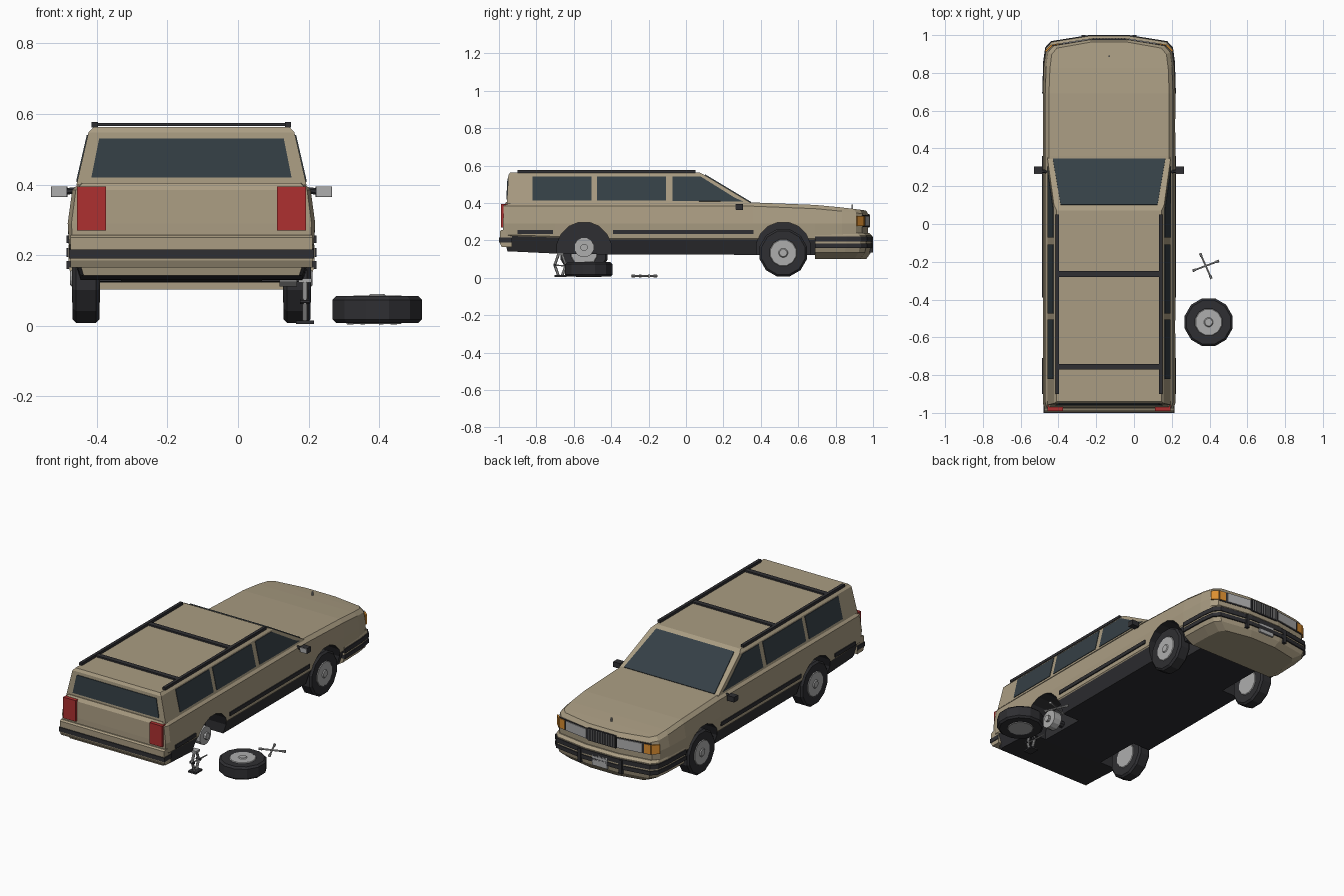
import bpy, bmesh, math
from mathutils import Vector, Matrix

if "Cube" in bpy.data.objects:
    bpy.data.objects.remove(bpy.data.objects["Cube"])

CX = -0.132  # car centreline


def material(name, c):
    m = bpy.data.materials.new(name)
    m.diffuse_color = (*c, 1)
    m.use_nodes = True
    m.node_tree.nodes["Principled BSDF"].inputs["Base Color"].default_value = m.diffuse_color
    return m


TAN = material("tan_paint", (0.40, 0.335, 0.225))
BLACK = material("black_trim", (0.028, 0.028, 0.032))
GLASS = material("dark_glass", (0.035, 0.05, 0.06))
RED = material("red_lamp", (0.42, 0.03, 0.03))
ORANGE = material("orange_lamp", (0.7, 0.27, 0.03))
METAL = material("light_metal", (0.42, 0.42, 0.42))


def make(name, verts, faces, mats, idx=None, ox=CX):
    me = bpy.data.meshes.new(name)
    me.from_pydata([tuple(v) for v in verts], [], faces)
    for m in mats:
        me.materials.append(m)
    if idx:
        me.polygons.foreach_set("material_index", idx)
    bm = bmesh.new()
    bm.from_mesh(me)
    bmesh.ops.recalc_face_normals(bm, faces=bm.faces)
    bm.to_mesh(me)
    bm.free()
    ob = bpy.data.objects.new(name, me)
    ob.location.x = ox
    bpy.context.collection.objects.link(ob)
    return ob


def slab(name, pts, off, mat, ox=CX):
    """Prism from a polygon pushed along a vector."""
    n = len(pts)
    v = [Vector(p) for p in pts]
    v += [p + Vector(off) for p in v]
    f = [tuple(range(n)), tuple(range(n, 2 * n))]
    f += [(i, (i + 1) % n, (i + 1) % n + n, i + n) for i in range(n)]
    return make(name, v, f, [mat], ox=ox)


def box(name, x, y, z, mat, ox=CX):
    return slab(name, [(x[0], y[0], z[0]), (x[1], y[0], z[0]), (x[1], y[1], z[0]), (x[0], y[1], z[0])],
                (0, 0, z[1] - z[0]), mat, ox)


def lathe(name, prof, n, mtx, mat, ox=CX):
    """Capped solid of revolution about local z; prof = (radius, height)."""
    v = [mtx @ Vector((r * math.cos(2 * math.pi * (k + .5) / n), r * math.sin(2 * math.pi * (k + .5) / n), h))
         for r, h in prof for k in range(n)]
    f = [(j * n + k, j * n + (k + 1) % n, (j + 1) * n + (k + 1) % n, (j + 1) * n + k)
         for j in range(len(prof) - 1) for k in range(n)]
    f += [tuple(range(n)), tuple(range((len(prof) - 1) * n, len(prof) * n))]
    return make(name, v, f, [mat], ox=ox)


def rod(name, a, b, r, mat, ox=CX, n=8):
    a, b = Vector(a), Vector(b)
    m = Matrix.Translation(a) @ (b - a).to_track_quat('Z', 'Y').to_matrix().to_4x4()
    return lathe(name, [(r, 0), (r, (b - a).length)], n, m, mat, ox)


def loft(name, halves, mats, pick=lambda j, i: 0):
    """Stack mirrored half outlines; caps are strips from side to side."""
    h = len(halves[0])
    n = 2 * h
    v = [p for half in halves for p in half + [(-x, y, z) for x, y, z in reversed(half)]]
    f, idx = [], []
    for j in range(len(halves) - 1):
        for i in range(n):
            k = (i + 1) % n
            f.append((j * n + i, j * n + k, (j + 1) * n + k, (j + 1) * n + i))
            idx.append(pick(j, i if i < h else n - 2 - i))
    for j, base in ((-1, 0), (-2, (len(halves) - 1) * n)):
        for i in range(h - 1):
            f.append((base + i, base + i + 1, base + n - 2 - i, base + n - 1 - i))
            idx.append(pick(j, i))
    return make(name, v, f, mats, idx)


def lerp(y, table):
    for (a, za), (b, zb) in zip(table, table[1:]):
        if y <= b:
            return za + (zb - za) * max(0, (y - a) / (b - a))
    return table[-1][1]


def outline(w, yf, yr, z):
    pts = [(.97 * w, yr), (w, yr + .03), (w, -.7), (w, -.4), (w, 0), (w, .36), (w, .69),
           (.985 * w, .86 + yf), (.955 * w, .935 + yf), (.87 * w, .968 + yf), (.3 * w, 1 + yf)]
    return [(x, y, z(y)) for x, y in pts]


def top(y):
    return lerp(y, [(-1, .405), (.36, .403), (.69, .39), (.86, .374), (1, .355)])


def sill(y):
    return lerp(y, [(-.97, .225), (-.4, .205), (1, .205)])


# Lower body with black sill and floor
body = loft("body", [
    outline(.315, -.04, -.955, lambda y: lerp(y, [(-.97, .143), (-.7, .13), (-.4, .125), (1, .122)])),
    outline(.342, -.03, -.975, sill),
    outline(.347, -.028, -.978, lambda y: sill(y) + .006),
    outline(.351, -.025, -.978, lambda y: .29),
    outline(.338, -.025, -.975, lambda y: top(y) - .02),
    outline(.318, -.037, -.962, top)],
    [TAN, BLACK], lambda j, i: 1 if j == -1 or (j == 0 and 0 <= i < 6) else 0)

# Wheel arches
for s in (-1, 1):
    for y, nm in ((.52, "front"), (-.545, "rear")):
        c = rod("arch_cutter_" + nm, (s * .2, y, .153), (s * .42, y, .153), .147, BLACK, n=16)
        c.hide_render = True
        c.display_type = 'WIRE'
        m = body.modifiers.new("arch", 'BOOLEAN')
        m.object, m.operation, m.solver, m.material_mode = c, 'DIFFERENCE', 'EXACT', 'TRANSFER'


# Cabin
def side_x(z):
    return .326 - (z - .4) * .23


cabin = []
for z, w, yf, yr in ((.398, side_x(.398), .352, -.958), (.548, side_x(.548), .102, -.95), (.563, .278, .072, -.94)):
    cabin.append([(w, yr, z), (w, yf, z)])
loft("cabin", cabin, [TAN])

# Glass
for s in (-1, 1):
    for nm, pts in (("rear", [(-.82, .412), (-.505, .412), (-.505, .54), (-.82, .54)]),
                    ("middle", [(-.475, .412), (-.108, .412), (-.108, .54), (-.475, .54)]),
                    ("front", [(-.072, .41), (.305, .408), (.26, .428), (.08, .54), (-.072, .54)])):
        slab(nm + "_side_window", [(s * (side_x(z) - .002), y, z) for y, z in pts], (s * .005, 0, .001), GLASS)
slab("windshield", [(-.298, .345, .402), (.298, .345, .402), (.256, .1, .549), (-.256, .1, .549)],
     (0, .0025, .0045), GLASS)
slab("rear_window", [(-.284, -.955, .42), (.284, -.955, .42), (.262, -.949, .53), (-.262, -.949, .53)],
     (0, -.006, 0), GLASS)

# Roof rack
for s in (-1, 1):
    box("roof_rail", (s * .265, s * .283), (-.9, .05), (.562, .578), BLACK)
for y in (-.265, -.755):
    box("roof_crossbar", (-.272, .272), (y - .015, y + .015), (.566, .575), BLACK)

# Side trim, mirrors and tail lamps
for s in (-1, 1):
    for a, b in ((-.9, -.71), (-.39, .36)):
        box("side_trim", (s * .343, s * .355), (a, b), (.234, .256), BLACK)
    rod("mirror_arm", (s * .31, .275, .385), (s * .362, .28, .38), .01, BLACK)
    box("mirror_housing", (s * .352, s * .398), (.268, .305), (.364, .395), BLACK)
    box("mirror_face", (s * .354, s * .397), (.264, .268), (.366, .394), METAL)
    box("tail_lamp", (s * .243, s * .325), (-.99, -.955), (.27, .395), RED)

# Rear bumper
slab("rear_bumper", [(-.343, -.93, .165), (-.343, -.985, .165), (-.343, -.995, .185), (-.343, -.995, .25),
                     (-.343, -.985, .257), (-.343, -.93, .257)], (.686, 0, 0), TAN)
box("rear_bumper_strip", (-.347, .347), (-1, -.93), (.19, .215), BLACK)


# Front bumper: layers that follow the nose outline
def bumper(name, levels, mat):
    loft(name, [outline(w, yf, 0, lambda y: z)[6:] for z, w, yf in levels], [mat])


bumper("front_valance", [(.102, .28, -.035), (.135, .338, -.012), (.165, .348, -.006)], TAN)
bumper("front_bumper_lower_strip", [(.16, .354, 0), (.183, .354, 0)], BLACK)
bumper("front_bumper", [(.18, .349, -.005), (.226, .349, -.005), (.24, .345, -.02)], TAN)
bumper("front_bumper_upper_strip", [(.194, .354, 0), (.22, .354, 0)], BLACK)
for s in (-1, 1):
    box("bumper_guard", (s * .125, s * .145), (.95, 1), (.135, .215), BLACK)
box("front_plate", (-.05, .05), (.97, 1), (.14, .205), METAL)


# Nose lamps and grille
def nose_y(x):
    return .972 - max(0, x - .105) * .16


for s in (-1, 1):
    for nm, a, b, mt in (("headlamp_surround", .095, .3, BLACK), ("headlamp", .102, .25, METAL),
                         ("indicator", .262, .3, ORANGE)):
        d, e = (.006, 0) if mt == BLACK else (.01, .005)
        slab(nm, [(s * a, nose_y(a), .272 + e), (s * b, nose_y(b), .272 + e), (s * b, nose_y(b), .336 - e),
                  (s * a, nose_y(a), .336 - e)], (0, d, 0), mt)
    slab("side_indicator", [(s * .3, .944, .277), (s * .333, .911, .277), (s * .333, .911, .331),
                            (s * .3, .944, .331)], (s * .006, .007, 0), ORANGE)
box("grille", (-.092, .092), (.955, .981), (.268, .342), BLACK)
for i in range(11):
    x = (i - 5) * .0165
    box("grille_bar", (x - .0025, x + .0025), (.97, .985), (.273, .337), METAL)
box("hood_ornament", (-.004, .004), (.885, .893), (.365, .392), METAL)


# Wheels
def wheel(name, mtx, ox=CX):
    lathe(name + "_tyre", [(.06, -.03), (.078, -.0385), (.12, -.0385), (.131, -.028), (.131, .028),
                           (.12, .0385), (.078, .0385), (.06, .03)], 12, mtx, BLACK, ox)
    lathe(name + "_rim", [(.07, -.04), (.074, -.036), (.074, .036), (.07, .04), (.025, .04), (.02, .045)],
          12, mtx, METAL, ox)


for s, y, nm in ((-1, .52, "front_left"), (1, .52, "front_right"), (-1, -.545, "rear_left")):
    wheel(nm, Matrix.Translation((s * .299, y, .134)) @ Matrix.Rotation(s * math.pi / 2, 4, 'Y'))
wheel("loose_wheel", Matrix.Translation((.395, -.52, .045)), 0)

# Exposed rear hub and axle
rod("exposed_hub", (.25, -.545, .163), (.3, -.545, .163), .054, METAL, n=12)
rod("hub_centre", (.3, -.545, .163), (.315, -.545, .163), .02, METAL)
rod("hub_axle", (.19, -.545, .163), (.25, -.545, .163), .02, BLACK)

# Scissor jack
JX, JY = .19, -.672
box("jack_base", (JX - .025, JX + .025), (JY - .032, JY + .032), (.004, .014), BLACK, 0)
box("jack_pad", (JX - .018, JX + .018), (JY - .018, JY + .018), (.122, .134), METAL, 0)
for s in (-1, 1):
    rod("jack_lower_arm", (JX, JY + s * .01, .012), (JX, JY + s * .03, .068), .008, METAL, 0)
    rod("jack_upper_arm", (JX, JY + s * .03, .068), (JX, JY + s * .01, .125), .008, METAL, 0)
    rod("jack_pivot", (JX - .014, JY + s * .03, .068), (JX + .014, JY + s * .03, .068), .008, BLACK, 0)
rod("jack_screw", (JX, JY - .035, .068), (JX, JY + .11, .06), .004, METAL, 0)

# Lug wrench lying on the ground
for a, b in (((.35, -.155), (.41, -.29)), ((.31, -.248), (.45, -.195))):
    rod("lug_wrench_arm", (*a, .01), (*b, .01), .005, METAL, 0)
    for p, q in ((a, b), (b, a)):
        d = (Vector(q) - Vector(p)).normalized() * .018
        rod("lug_wrench_socket", (*p, .01), (p[0] + d.x, p[1] + d.y, .01), .0075, METAL, 0)
